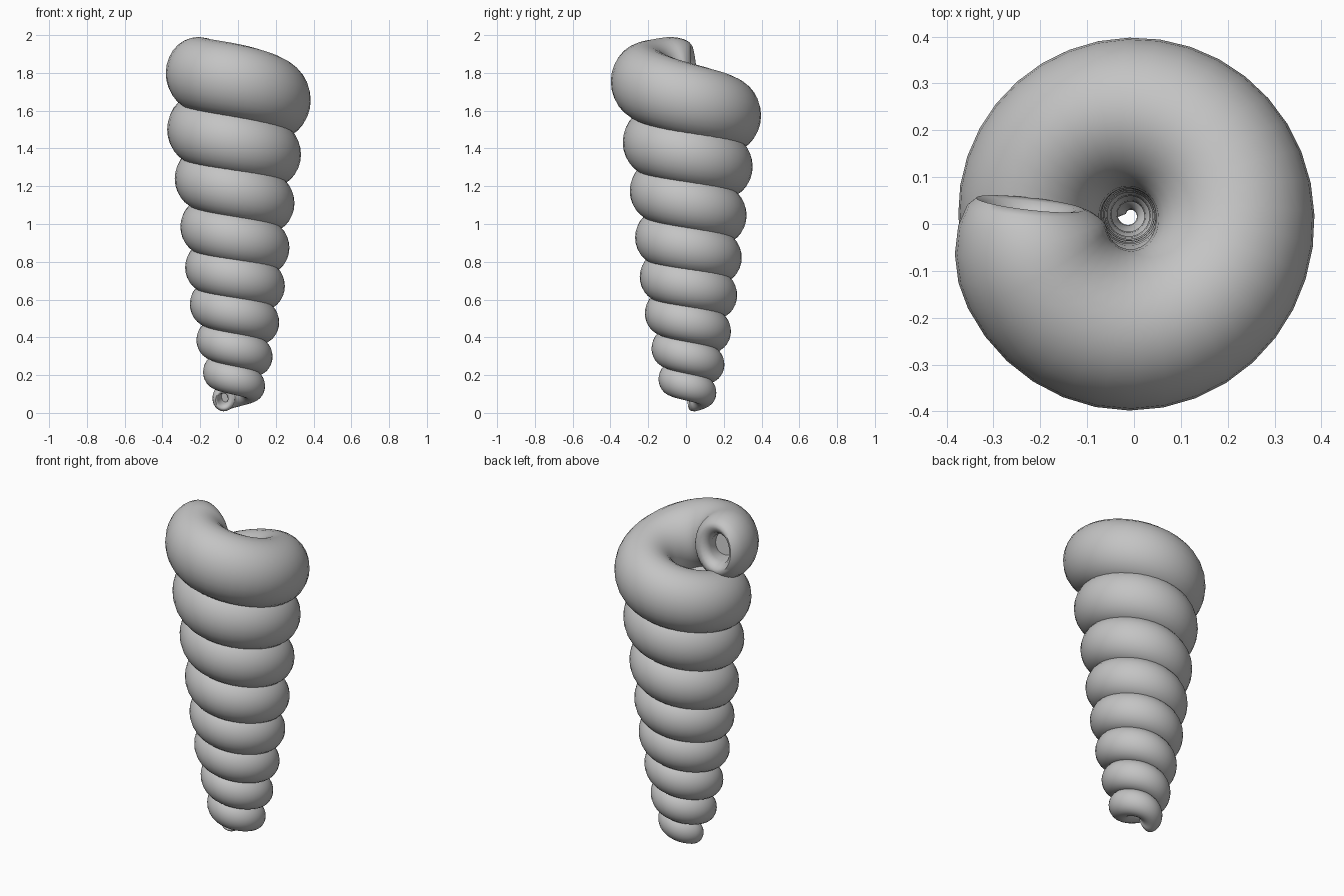
import bpy, bmesh, math
from mathutils import Vector

cube = bpy.data.objects.get("Cube")
if cube:
    bpy.data.objects.remove(cube)

# Coil shape by turns down from the mouth: turn, coil radius, tube radius, height
KNOTS = [
    (0, .215, .17, 1.81), (.25, .245, .172, 1.755), (.5, .226, .169, 1.655),
    (1, .213, .152, 1.5), (2, .192, .133, 1.24), (3, .175, .12, .985),
    (4, .161, .109, .77), (5, .146, .099, .575), (6, .124, .086, .385),
    (7, .1, .075, .215), (8, .068, .062, .071)]
AXIS = Vector((-.01, .019, 0))
TURNS, STEPS, SIDES = 8, 36, 28
STRETCH, TILT = 1.14, .1

# Rounded lip: distance in turns from the end, section scale
LIP = [(.1, .38), (.03, .4), (0, .47), (-.014, .58), (-.018, .68),
       (-.01, .78), (.01, .88), (.035, .95), (.06, .99)]


def slope(i, k):
    a, b = KNOTS[max(i - 1, 0)], KNOTS[min(i + 1, len(KNOTS) - 1)]
    return (b[k] - a[k]) / (b[0] - a[0])


def coil(t):
    """Smoothly blended coil radius, tube radius and height at a turn."""
    i = max(j for j in range(len(KNOTS) - 1) if KNOTS[j][0] <= max(t, 0))
    a, b = KNOTS[i], KNOTS[i + 1]
    h = b[0] - a[0]
    u = min(max((t - a[0]) / h, -.2), 1.2)
    return [(1 + 2 * u) * (1 - u) ** 2 * a[k] + u * u * (3 - 2 * u) * b[k]
            + h * u * (1 - u) ** 2 * slope(i, k) - h * u * u * (1 - u) * slope(i + 1, k)
            for k in (1, 2, 3)]


def add_section(bm, t, scale):
    c, r, z = coil(t)
    angle = math.pi + math.tau * t
    out = Vector((math.cos(angle), math.sin(angle), 0))
    ahead = Vector((math.sin(angle), -math.cos(angle), 0))
    up = (Vector((0, 0, 1)) - ahead * TILT) * STRETCH
    centre = AXIS + out * c + Vector((0, 0, z))
    return [bm.verts.new(centre + (out * math.cos(a) + up * math.sin(a)) * r * scale)
            for a in (math.tau * s / SIDES for s in range(SIDES))]


# Sections: mouth lip, coiled body, tail lip
sections = list(LIP)
count = TURNS * STEPS
sections += [(n / STEPS, 1) for n in range(3, count - 2)]
sections += [(TURNS - t, s) for t, s in reversed(LIP)]

bm = bmesh.new()
rings = [add_section(bm, t, s) for t, s in sections]
for a, b in zip(rings, rings[1:]):
    for s in range(SIDES):
        n = (s + 1) % SIDES
        bm.faces.new((a[s], a[n], b[n], b[s]))
bm.faces.new(rings[0])
bm.faces.new(rings[-1])
bmesh.ops.recalc_face_normals(bm, faces=bm.faces)

mesh = bpy.data.meshes.new("spiral_shell")
bm.to_mesh(mesh)
bm.free()
shell = bpy.data.objects.new("spiral_shell", mesh)
bpy.context.collection.objects.link(shell)

# Plain grey colour
grey = bpy.data.materials.new("plain grey")
grey.use_nodes = True
grey.diffuse_color = (.55, .55, .55, 1)
grey.node_tree.nodes["Principled BSDF"].inputs["Base Color"].default_value = (.55, .55, .55, 1)
mesh.materials.append(grey)

bpy.context.view_layer.objects.active = shell
shell.select_set(True)
bpy.ops.object.shade_smooth_by_angle(angle=math.radians(60))
